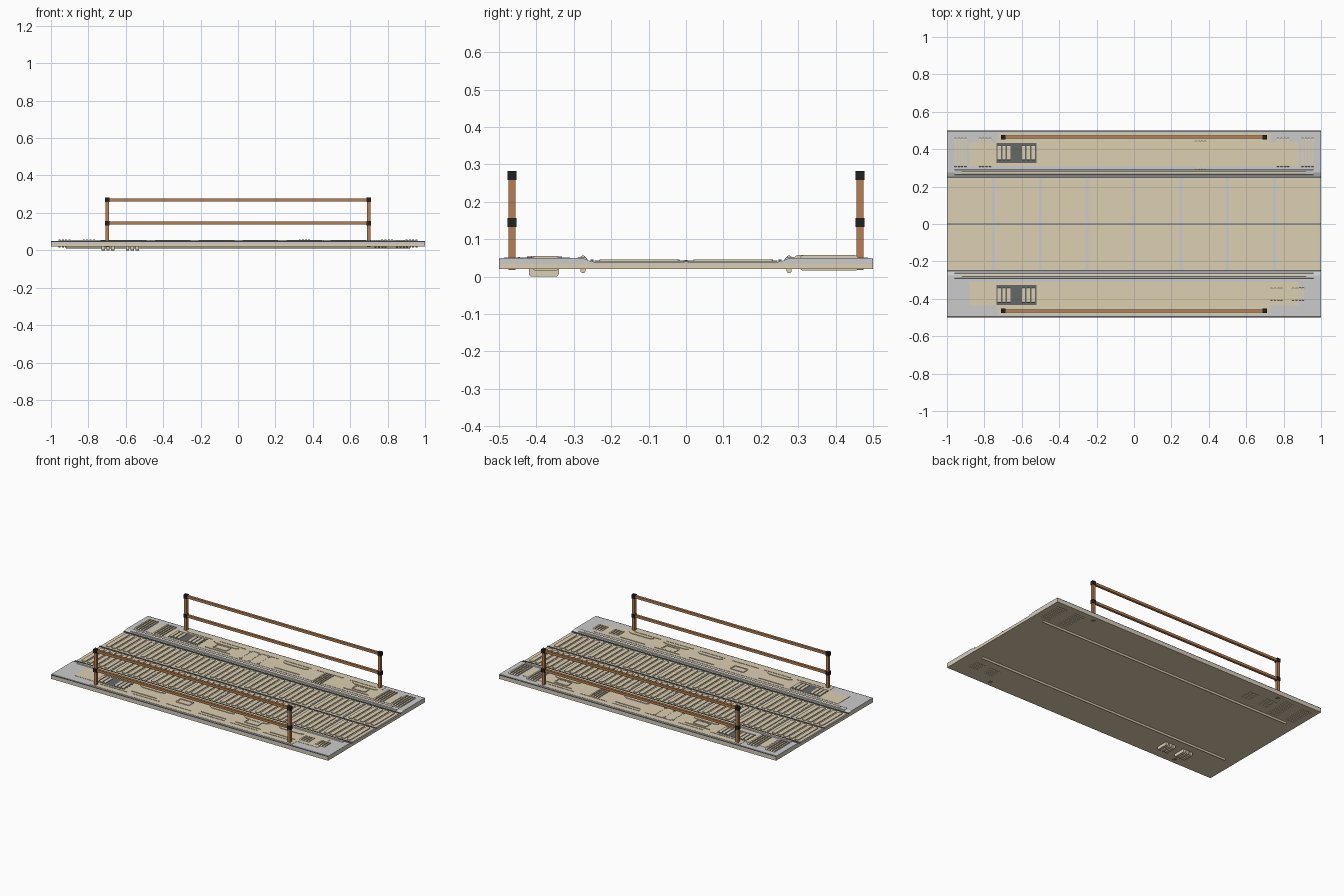
import bpy, bmesh, math

if "Cube" in bpy.data.objects:
    bpy.data.objects.remove(bpy.data.objects["Cube"])


def mat(name, rgb):
    m = bpy.data.materials.new(name)
    m.diffuse_color = (*rgb, 1)
    m.use_nodes = True
    m.node_tree.nodes["Principled BSDF"].inputs["Base Color"].default_value = m.diffuse_color
    return m


SAND = mat("sand_paint", (0.72, 0.62, 0.44))
COPPER = mat("copper_paint", (0.48, 0.21, 0.08))
SLATE = mat("slate", (0.13, 0.14, 0.14))
BLACK = mat("black_rubber", (0.015, 0.015, 0.015))


def finish(name, bm, m=None, smooth=False):
    bmesh.ops.recalc_face_normals(bm, faces=bm.faces)
    me = bpy.data.meshes.new(name)
    bm.to_mesh(me)
    bm.free()
    ob = bpy.data.objects.new(name, me)
    bpy.context.collection.objects.link(ob)
    if m:
        me.materials.append(m)
    if smooth:
        bpy.context.view_layer.objects.active = ob
        ob.select_set(True)
        bpy.ops.object.shade_smooth_by_angle(angle=math.radians(40))
        ob.select_set(False)
    return ob


def prism(bm, pts, vec):
    """Extrude a closed 3D outline along vec."""
    a = [bm.verts.new(p) for p in pts]
    b = [bm.verts.new([p[i] + vec[i] for i in range(3)]) for p in pts]
    n = len(a)
    bm.faces.new(a)
    bm.faces.new(b[::-1])
    for i in range(n):
        bm.faces.new((a[i], b[i], b[(i + 1) % n], a[(i + 1) % n]))


def box(bm, x0, x1, y0, y1, z0, z1):
    prism(bm, [(x0, y0, z0), (x1, y0, z0), (x1, y1, z0), (x0, y1, z0)], (0, 0, z1 - z0))


def rounded(u0, u1, v0, v1, r, seg=4):
    pts = []
    corners = [(u1 - r, v1 - r), (u0 + r, v1 - r), (u0 + r, v0 + r), (u1 - r, v0 + r)]
    for k, (cu, cv) in enumerate(corners):
        for i in range(seg + 1):
            a = math.pi / 2 * (k + i / seg)
            pts.append((cu + r * math.cos(a), cv + r * math.sin(a)))
    return pts


def louvers(bm, x0, x1, n, y0, y1, z0, z1, fill=0.6):
    """A row of rounded bars running through the deck."""
    pitch = (x1 - x0) / (n - 1 + fill)
    for i in range(n):
        x = x0 + i * pitch
        pts = [(x, y, z) for y, z in rounded(y0, y1, z0, z1, 0.008, 3)]
        prism(bm, pts, (pitch * fill, 0, 0))


def span(s, a, b):
    """Order a y range mirrored by side s."""
    return sorted((s * a, s * b))


# Deck: lower slab and upper plate with raised sides
bm = bmesh.new()
box(bm, -1, 1, -0.5, 0.5, 0.02, 0.034)
finish("deck_slab", bm, SAND)
half = [(0.5, 0.034), (0.5, 0.044), (0.494, 0.049), (0.275, 0.049), (0.25, 0.039)]
outline = half + [(-y, z) for y, z in half[::-1]]
bm = bmesh.new()
prism(bm, [(-1, y, z) for y, z in outline], (2, 0, 0))
finish("deck_plate", bm)

# Dark trim along the outer edges and the lane borders
bm = bmesh.new()
for s in (-1, 1):
    box(bm, -1, 1, *span(s, 0.247, 0.255), 0.038, 0.045)
    box(bm, -0.999, 0.999, *span(s, 0.4965, 0.5), 0.04, 0.048)
box(bm, -1, 1, -0.004, 0.004, 0.038, 0.044)
finish("lane_trim", bm, SLATE)

# Roadway tiles with raised rounded treads
tiles, treads, seams = bmesh.new(), bmesh.new(), bmesh.new()
for i in range(8):
    x = -1 + 0.25 * i
    for y0, y1 in ((-0.245, -0.006), (0.006, 0.245)):
        box(tiles, x + 0.008, x + 0.242, y0, y1, 0.038, 0.041)
        for k in range(5):
            cx = x + 0.125 + (k - 2) * 0.041
            pts = [(u, v, 0.04) for u, v in rounded(cx - 0.0145, cx + 0.0145, y0 + 0.014, y1 - 0.012, 0.009)]
            prism(treads, pts, (0, 0, 0.006))
    if i:
        box(seams, x - 0.004, x + 0.004, -0.245, 0.245, 0.038, 0.043)
finish("roadway_tiles", tiles, SAND)
finish("roadway_treads", treads, SAND)
finish("tile_seams", seams)

# Side walkway panels
bm = bmesh.new()
for s in (-1, 1):
    pts = [(0.88, 0.31), (0.88, 0.435), (0.73, 0.435), (0.73, 0.487),
           (-0.73, 0.487), (-0.73, 0.435), (-0.88, 0.435), (-0.88, 0.31)]
    prism(bm, [(x, s * y, 0.047) for x, y in pts], (0, 0, 0.0035))
finish("walkway_panels", bm, SAND)

# Kerb strips and through rods beside the roadway
kerb, rod = bmesh.new(), bmesh.new()
for s in (-1, 1):
    prism(kerb, [(-0.96, s * y, z) for y, z in ((0.262, 0.04), (0.265, 0.05), (0.288, 0.053), (0.292, 0.047))], (1.92, 0, 0))
    y0, y1 = span(s, 0.269, 0.282)
    prism(rod, [(-0.92, y, z) for y, z in rounded(y0, y1, 0.01, 0.056, 0.005, 3)], (1.84, 0, 0))
finish("kerb_strips", kerb)
finish("kerb_rods", rod, SAND, True)

# Dark vent trays and louvers
bm = bmesh.new()
for s in (-1, 1):
    box(bm, -0.735, -0.52, *span(s, 0.325, 0.432), 0.046, 0.0515)
finish("vent_trays", bm, SLATE)
bm = bmesh.new()
for x0 in (-0.73, -0.6):
    louvers(bm, x0, x0 + 0.07, 3, -0.42, -0.34, 0.0, 0.055, 0.7)
    louvers(bm, x0, x0 + 0.07, 3, 0.34, 0.42, 0.017, 0.055, 0.7)
for x0 in (-0.96, -0.83, 0.765, 0.895):
    louvers(bm, x0, x0 + 0.065, 4, 0.305, 0.46, 0.016, 0.057)
louvers(bm, 0.325, 0.385, 4, 0.29, 0.445, 0.03, 0.057)
for x0 in (0.73, 0.845):
    louvers(bm, x0, x0 + 0.065, 4, -0.41, -0.34, 0.016, 0.055)
finish("vent_louvers", bm, SAND)

# Walkway fittings: tapered lips, hatch frames, ribs and edge strips
bm = bmesh.new()


def lip(cx, y, d):
    prism(bm, [(cx - 0.09, y, 0.049), (cx + 0.09, y, 0.049), (cx + 0.07, y + d, 0.049), (cx - 0.07, y + d, 0.049)], (0, 0, 0.005))


def frame(cx, cy, w, h):
    t = 0.004
    for k in (-1, 1):
        x, y = cx + k * w / 2, cy + k * h / 2
        box(bm, x - t, x + t, cy - h / 2, cy + h / 2, 0.049, 0.0545)
        box(bm, cx - w / 2, cx + w / 2, y - t, y + t, 0.049, 0.0545)
    box(bm, cx - w / 2, cx + w / 2, cy - h / 2, cy + h / 2, 0.049, 0.0525)


for s, centres in ((1, (-0.38, 0.12, 0.62)), (-1, (-0.38, 0.12, 0.37, 0.62))):
    for cx in centres:
        lip(cx, s * 0.425, -s * 0.012)
        lip(cx, s * 0.332, s * 0.012)
for cx, cy in ((-0.38, 0.38), (0.62, 0.38), (-0.125, -0.37), (0.37, -0.37)):
    frame(cx, cy, 0.09, 0.045)
for cx in (-0.21, -0.145, -0.08):
    for y0 in (0.32, 0.43):
        box(bm, cx - 0.008, cx + 0.008, y0, y0 + 0.01, 0.049, 0.054)
    box(bm, cx - 0.002, cx + 0.002, 0.33, 0.43, 0.049, 0.0515)
for s in (-1, 1):
    for i in range(6):
        x = -0.68 + i * 0.235
        box(bm, x, x + 0.19, *span(s, 0.444, 0.449), 0.049, 0.0525)
finish("walkway_fittings", bm, SAND)

# Handrails: posts, two rails and black joints on each side
for side, s in (("front", -1), ("back", 1)):
    y = s * 0.465
    bm, caps = bmesh.new(), bmesh.new()
    for x in (-0.7, 0.7):
        box(bm, x - 0.009, x + 0.009, y - 0.009, y + 0.009, 0.017, 0.27)
        for z in (0.145, 0.27):
            box(caps, x - 0.012, x + 0.012, y - 0.012, y + 0.012, z - 0.012, z + 0.012)
    for z in (0.145, 0.27):
        box(bm, -0.7, 0.7, y - 0.008, y + 0.008, z - 0.008, z + 0.008)
    finish(side + "_handrail", bm, COPPER)
    finish(side + "_rail_joints", caps, BLACK)
